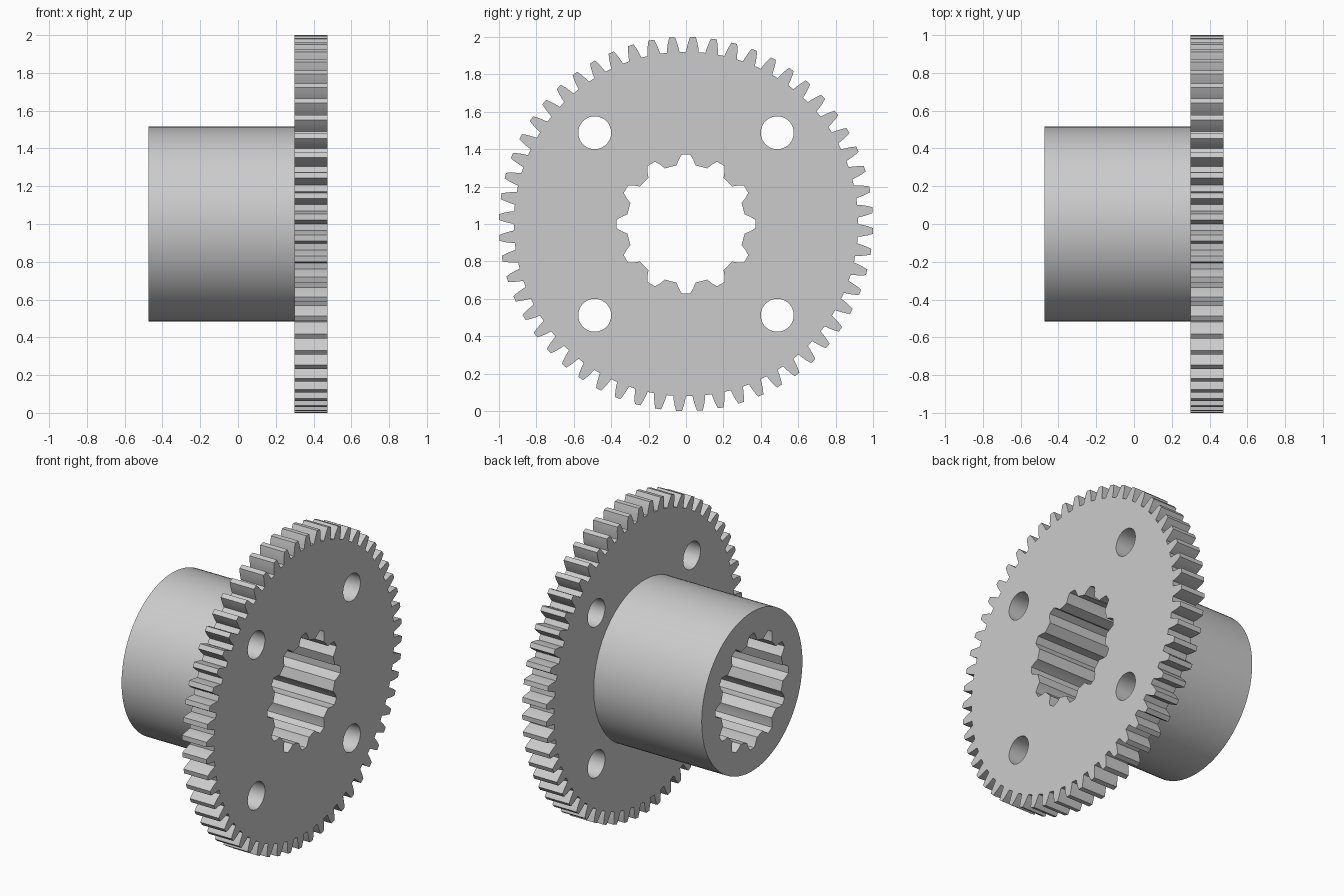
import bpy, bmesh
from math import cos, sin, tau, radians
from mathutils import Vector

if "Cube" in bpy.data.objects:
    bpy.data.objects.remove(bpy.data.objects["Cube"])

GREY = (0.6, 0.6, 0.6, 1.0)
steel = bpy.data.materials.new("grey steel")
steel.use_nodes = True
steel.diffuse_color = GREY
steel.node_tree.nodes["Principled BSDF"].inputs["Base Color"].default_value = GREY


def circle(radius, count, y=0.0, z=0.0):
    """Round outline as (y, z) points."""
    return [(y + radius * cos(tau * i / count), z + radius * sin(tau * i / count))
            for i in range(count)]


def toothed(count, flank, phase=0.0):
    """Toothed outline; flank lists (radius, half angle) from root to tip."""
    outline = []
    for i in range(count):
        centre = tau * i / count + phase
        side = [(r, centre - a) for r, a in flank]
        side += [(r, centre + a) for r, a in reversed(flank)]
        outline += [(r * cos(a), r * sin(a)) for r, a in side]
    return outline


def prism(name, outlines, x_start, x_end):
    """Fill the outlines (inner ones become holes) and extrude along x."""
    bm = bmesh.new()
    edges = []
    for outline in outlines:
        verts = [bm.verts.new((x_start, y, z + 1)) for y, z in outline]
        edges += [bm.edges.new((v, verts[i - 1])) for i, v in enumerate(verts)]
    bmesh.ops.triangle_fill(bm, edges=edges, use_beauty=True, normal=Vector((1, 0, 0)))
    result = bmesh.ops.extrude_face_region(bm, geom=bm.faces[:])
    moved = [g for g in result["geom"] if isinstance(g, bmesh.types.BMVert)]
    bmesh.ops.translate(bm, verts=moved, vec=(x_end - x_start, 0, 0))
    bmesh.ops.recalc_face_normals(bm, faces=bm.faces[:])
    mesh = bpy.data.meshes.new(name)
    bm.to_mesh(mesh)
    bm.free()
    mesh.materials.append(steel)
    obj = bpy.data.objects.new(name, mesh)
    bpy.context.collection.objects.link(obj)
    bpy.ops.object.select_all(action="DESELECT")
    obj.select_set(True)
    bpy.context.view_layer.objects.active = obj
    bpy.ops.object.shade_smooth_by_angle(angle=radians(20))
    return obj


# Splined bore shared by both parts
bore = toothed(12, [(0.318, 0.16), (0.345, 0.115), (0.372, 0.06)])

# Gear wheel with four bolt holes
TEETH = 56
rim = toothed(TEETH, [(0.921, 0.037), (0.945, 0.032), (0.972, 0.025), (1.0, 0.0155)],
              phase=-tau / TEETH / 3)
bolt_holes = [circle(0.088, 40, y, z) for y in (-0.488, 0.488) for z in (-0.488, 0.488)]
prism("gear_wheel", [rim, bore] + bolt_holes, 0.30, 0.473)

# Cylindrical hub
prism("hub", [circle(0.515, 96), bore], -0.473, 0.30)
